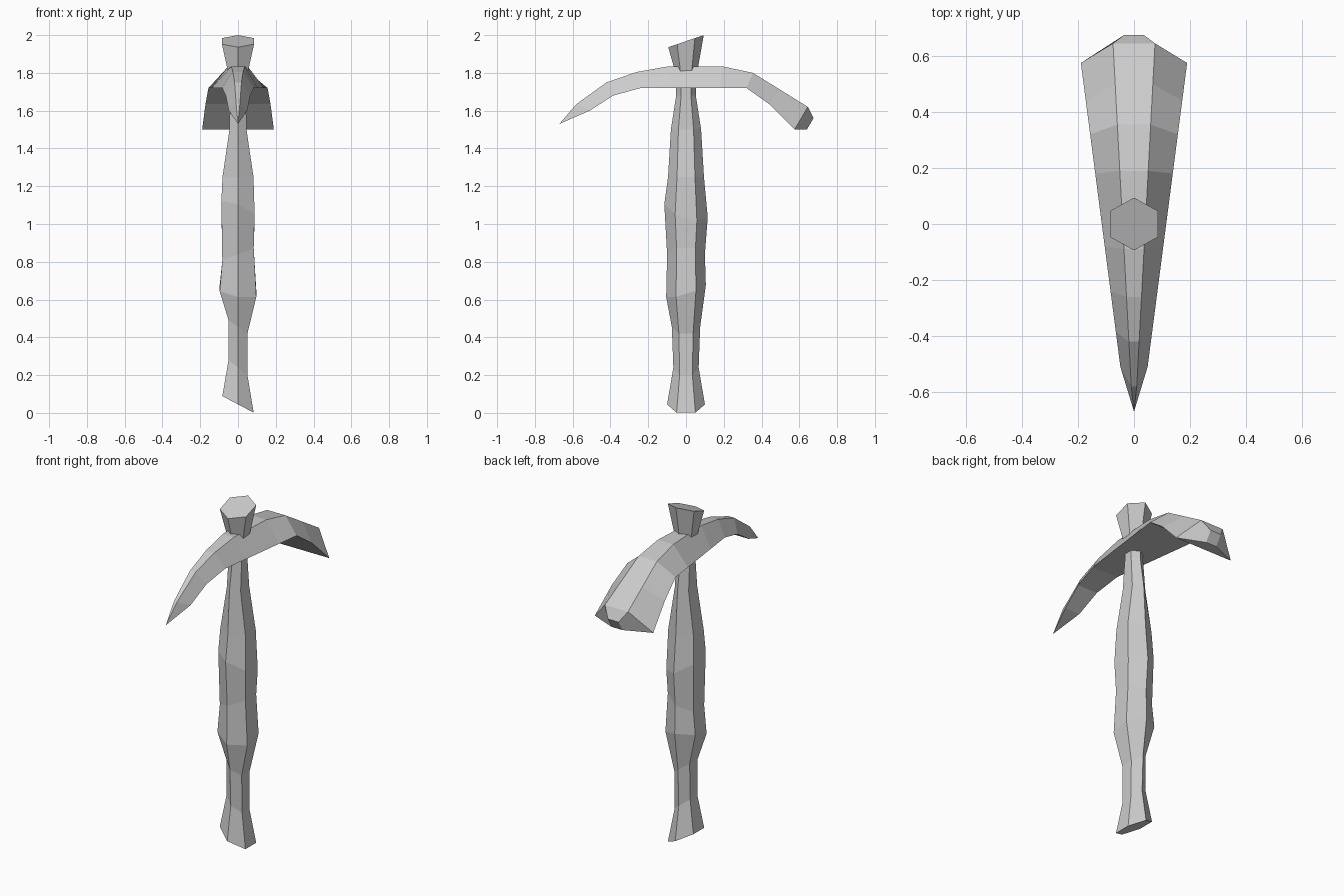
import bpy, bmesh

if "Cube" in bpy.data.objects:
    bpy.data.objects.remove(bpy.data.objects["Cube"])


def finish(name, bm):
    bmesh.ops.recalc_face_normals(bm, faces=bm.faces)
    me = bpy.data.meshes.new(name)
    bm.to_mesh(me)
    bm.free()
    ob = bpy.data.objects.new(name, me)
    bpy.context.collection.objects.link(ob)
    return ob


def bridge(bm, a, b):
    n = len(a)
    for i in range(n):
        j = (i + 1) % n
        bm.faces.new((a[i], a[j], b[j], b[i]))


def hex_loft(name, rings):
    """Six-sided shaft; each ring is z, half width x, half depth y, tilt x, tilt y."""
    bm = bmesh.new()
    loops = []
    for z, rx, ry, tx, ty in rings:
        pts = [(0, ry), (rx, ry / 2), (rx, -ry / 2), (0, -ry), (-rx, -ry / 2), (-rx, ry / 2)]
        loops.append([bm.verts.new((x, y, z + tx * x + ty * y)) for x, y in pts])
    for a, b in zip(loops, loops[1:]):
        bridge(bm, a, b)
    bm.faces.new(loops[0])
    bm.faces.new(loops[-1])
    return finish(name, bm)


# Rough-hewn handle
hex_loft("handle", [
    (0.045, 0.083, 0.10, -0.53, 0),
    (0.24, 0.05, 0.067, -0.8, 0),
    (0.455, 0.05, 0.075, -0.7, 0),
    (0.645, 0.097, 0.105, -0.15, 0.3),
    (0.84, 0.083, 0.10, 0.4, 0),
    (1.07, 0.088, 0.115, -0.4, -0.3),
    (1.25, 0.082, 0.095, 0, 0),
    (1.50, 0.045, 0.08, 0, 0),
    (1.68, 0.042, 0.052, 0, 0),
    (1.80, 0.042, 0.052, 0, 0)])

# Flared stub above the head, cut at a slant
hex_loft("handle_top", [
    (1.80, 0.052, 0.058, 0, 0),
    (1.83, 0.058, 0.064, 0, 0),
    (1.968, 0.085, 0.094, 0, 0.34)])

# Curved head: stations of top y, z and bottom y, z, back to front
stations = [
    (0.645, 1.62, 0.575, 1.50),
    (0.50, 1.71, 0.44, 1.635),
    (0.355, 1.80, 0.32, 1.72),
    (0.19, 1.835, 0.18, 1.72),
    (-0.09, 1.835, -0.08, 1.72),
    (-0.26, 1.805, -0.24, 1.72),
    (-0.42, 1.75, -0.385, 1.68),
    (-0.58, 1.635, -0.51, 1.60)]
bm = bmesh.new()
loops = []
for ty, tz, by, bz in stations:
    tw = 0.0406 + 0.0533 * ty
    bw = 0.115 + 0.13 * by
    loops.append([bm.verts.new(p) for p in
                  ((-tw, ty, tz), (tw, ty, tz), (bw, by, bz), (-bw, by, bz))])
for a, b in zip(loops, loops[1:]):
    bridge(bm, a, b)

# Pointed front tip
tip = bm.verts.new((0, -0.67, 1.53))
for i in range(4):
    bm.faces.new((loops[-1][i], loops[-1][(i + 1) % 4], tip))

# Faceted blunt end at the back
end = [bm.verts.new(p) for p in
       ((-0.035, 0.675, 1.56), (0.035, 0.675, 1.56), (0.035, 0.64, 1.50), (-0.035, 0.64, 1.50))]
bridge(bm, loops[0], end)
bm.faces.new(end)
finish("pick_head", bm)
